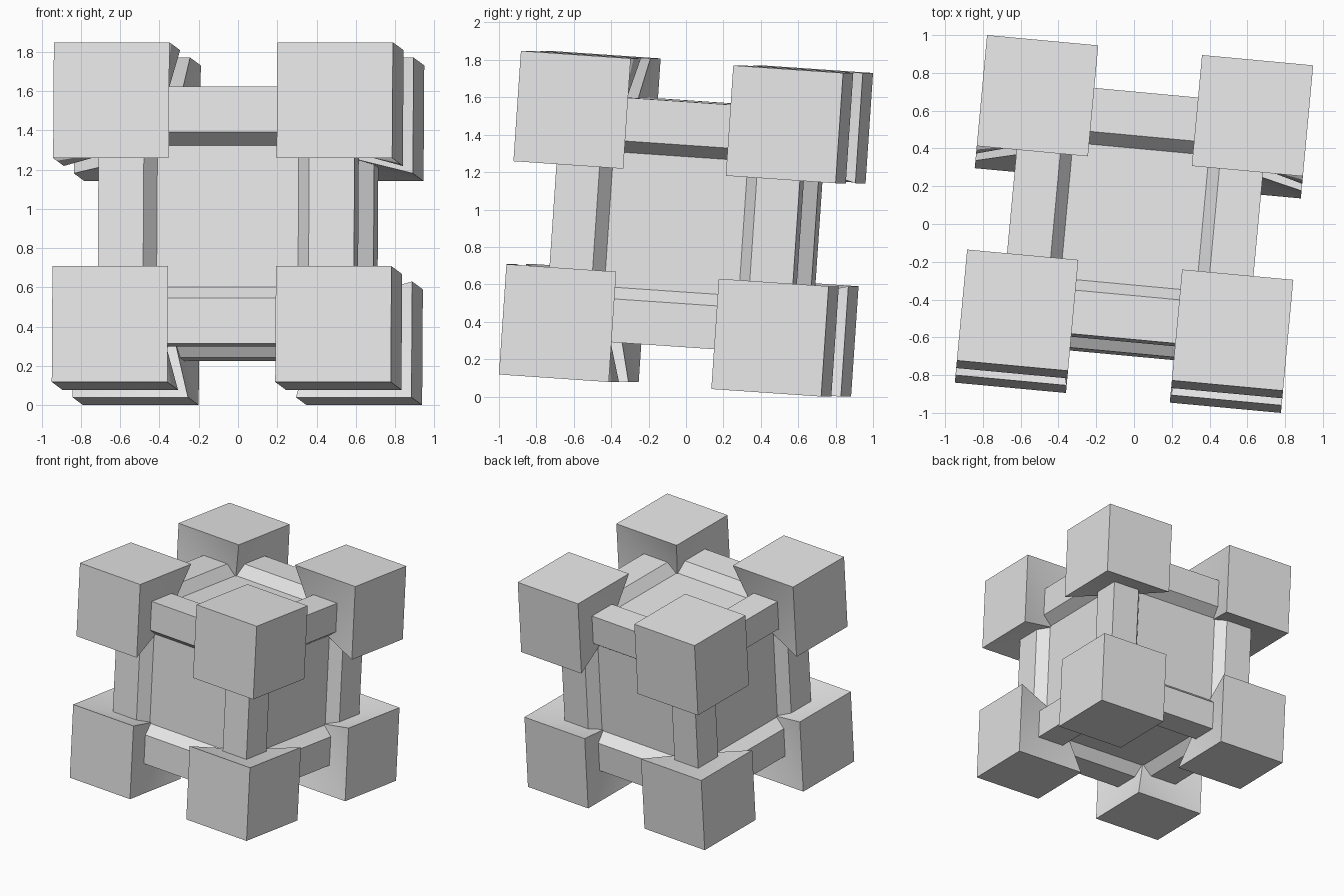
import bpy, bmesh, math
from itertools import product
from mathutils import Matrix, Vector

if "Cube" in bpy.data.objects:
    bpy.data.objects.remove(bpy.data.objects["Cube"], do_unlink=True)

H = 0.867        # half size over the corner blocks
INNER = 0.276    # where the corner blocks start
PULL = 0.397     # innermost vertex of each corner block, pulled outward
BODY = 0.655     # half size of the central body
BAR = 0.328      # width of the frame bars
TILT, TURN = math.radians(-3.9), math.radians(-5.3)

# Slightly turned and tilted placement, resting on z = 0
place = (Matrix.Translation((0, 0, H * (math.cos(TILT) - math.sin(TILT))))
         @ Matrix.Rotation(TURN, 4, 'Z') @ Matrix.Rotation(TILT, 4, 'X'))

grey = bpy.data.materials.new("light_grey")
grey.use_nodes = True
grey.diffuse_color = (0.8, 0.8, 0.8, 1)
grey.node_tree.nodes["Principled BSDF"].inputs["Base Color"].default_value = (0.8, 0.8, 0.8, 1)


def finish(bm, name):
    bm.transform(place)
    mesh = bpy.data.meshes.new(name)
    bm.to_mesh(mesh)
    bm.free()
    mesh.materials.append(grey)
    obj = bpy.data.objects.new(name, mesh)
    bpy.context.collection.objects.link(obj)
    bpy.ops.object.select_all(action='DESELECT')
    obj.select_set(True)
    bpy.context.view_layer.objects.active = obj
    bpy.ops.object.shade_smooth_by_angle(angle=math.radians(30))


# Central body: a cube whose six faces are sunken panels with bevelled rims
bm = bmesh.new()
bmesh.ops.create_cube(bm, size=2 * BODY)
panels = list(bm.faces)
bmesh.ops.inset_individual(bm, faces=panels, thickness=BAR)
bmesh.ops.inset_individual(bm, faces=panels, thickness=0.087, depth=-0.085)
finish(bm, "central_frame")

# Eight corner blocks, each with its innermost vertex pulled outward
for sx, sy, sz in product((-1, 1), repeat=3):
    s = Vector((sx, sy, sz))
    bm = bmesh.new()
    bmesh.ops.create_cube(bm, size=H - INNER,
                          matrix=Matrix.Translation(s * (H + INNER) / 2))
    inner = min(bm.verts, key=lambda v: v.co.length)
    inner.co = s * PULL
    # the three warped inner faces
    bmesh.ops.triangulate(bm, faces=list(inner.link_faces), quad_method='SHORT_EDGE')
    name = "_".join(("corner_block", "top" if sz > 0 else "bottom",
                     "back" if sy > 0 else "front", "left" if sx > 0 else "right"))
    finish(bm, name)
